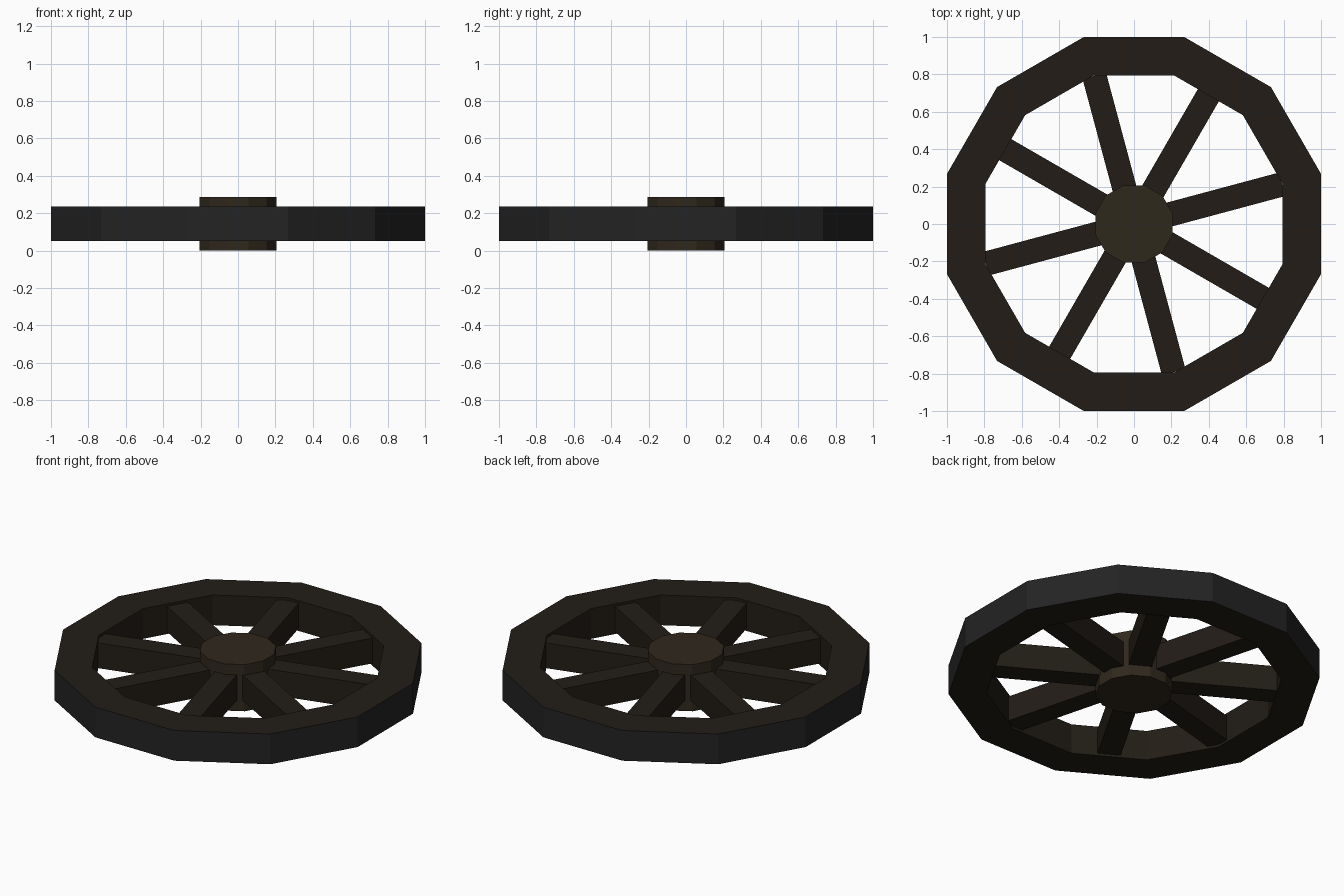
import bpy, bmesh
from math import cos, sin, pi, radians

if "Cube" in bpy.data.objects:
    bpy.data.objects.remove(bpy.data.objects["Cube"])

SIDES = 12
Z_MID = 0.144


def material(name, rgb):
    m = bpy.data.materials.new(name)
    m.diffuse_color = (*rgb, 1)
    m.use_nodes = True
    m.node_tree.nodes["Principled BSDF"].inputs["Base Color"].default_value = m.diffuse_color
    return m


wood = material("dark_wood", (0.016, 0.012, 0.008))
hub_wood = material("hub_wood", (0.028, 0.021, 0.012))
tyre = material("tyre_grey", (0.017, 0.017, 0.017))


def add_object(name, bm, mats):
    bmesh.ops.recalc_face_normals(bm, faces=bm.faces)
    me = bpy.data.meshes.new(name)
    bm.to_mesh(me)
    bm.free()
    for m in mats:
        me.materials.append(m)
    ob = bpy.data.objects.new(name, me)
    bpy.context.collection.objects.link(ob)
    return ob


def polygon(bm, apothem, z):
    # twelve-sided loop with flat sides facing the axes
    r = apothem / cos(pi / SIDES)
    angles = [pi / SIDES + 2 * pi * i / SIDES for i in range(SIDES)]
    return [bm.verts.new((r * cos(a), r * sin(a), z)) for a in angles]


# Rim: rectangular section swept round, grey tread on the outer faces
bm = bmesh.new()
loops = [polygon(bm, a, z) for a, z in
         [(1.0, 0.052), (1.0, 0.237), (0.795, 0.237), (0.795, 0.052)]]
for k in range(4):
    a, b = loops[k], loops[(k + 1) % 4]
    for i in range(SIDES):
        j = (i + 1) % SIDES
        f = bm.faces.new((a[i], a[j], b[j], b[i]))
        f.material_index = 1 if k == 0 else 0
add_object("rim", bm, [wood, tyre])

# Hub: solid twelve-sided drum
bm = bmesh.new()
low, high = polygon(bm, 0.207, 0.0), polygon(bm, 0.207, 0.286)
bm.faces.new(low)
bm.faces.new(high)
for i in range(SIDES):
    j = (i + 1) % SIDES
    bm.faces.new((low[i], low[j], high[j], high[i]))
add_object("hub", bm, [hub_wood])

# Spokes: eight straight bars from hub to rim
INNER, OUTER, WIDTH, HEIGHT = 0.17, 0.82, 0.13, 0.155
for n in range(8):
    bm = bmesh.new()
    bmesh.ops.create_cube(bm, size=1)
    bmesh.ops.scale(bm, vec=(OUTER - INNER, WIDTH, HEIGHT), verts=bm.verts)
    bmesh.ops.translate(bm, vec=((OUTER + INNER) / 2, 0, Z_MID), verts=bm.verts)
    spoke = add_object(f"spoke_{n + 1}", bm, [wood])
    spoke.rotation_euler.z = radians(15 + 45 * n)
